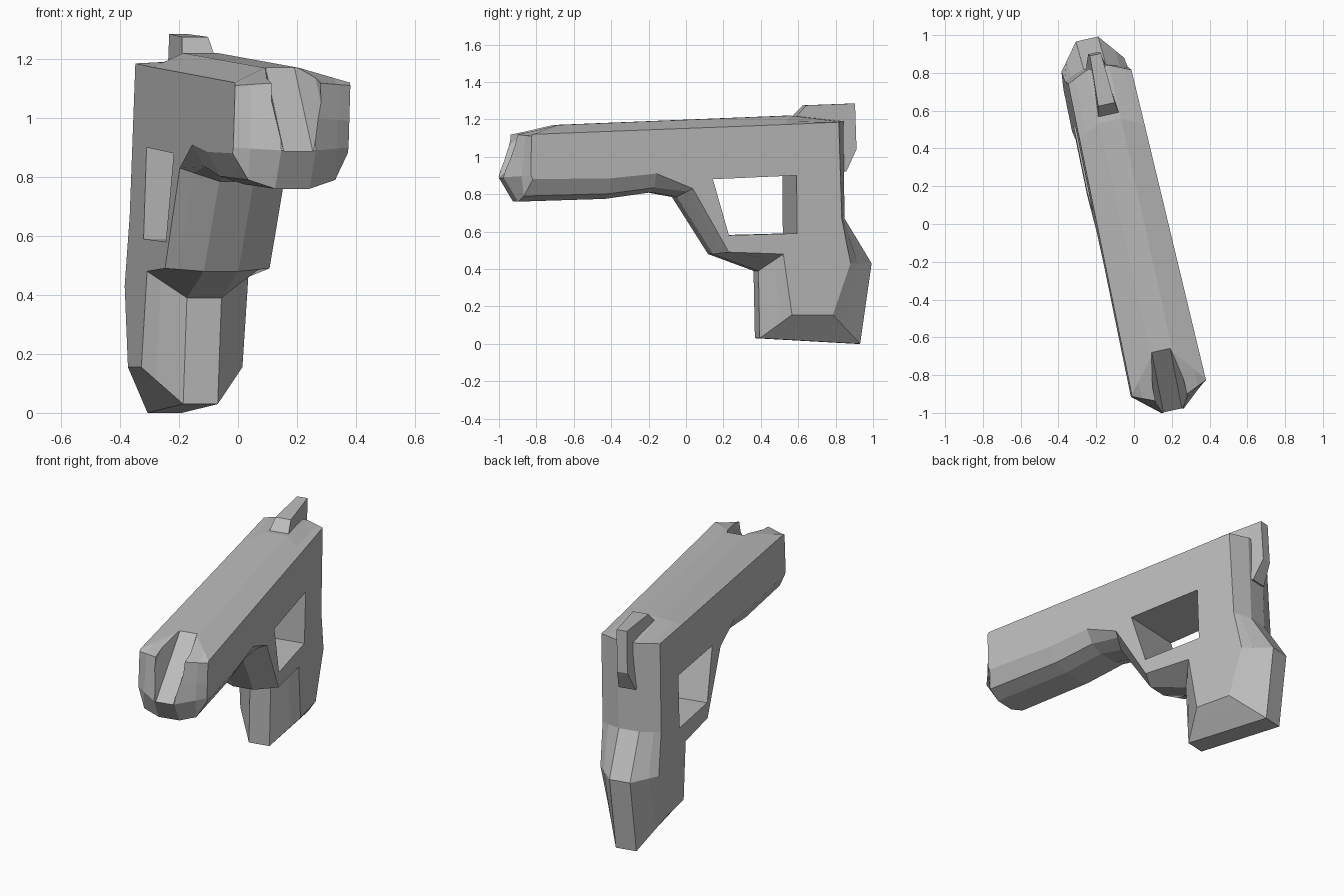
import bpy, bmesh, math
from mathutils import Matrix

cube = bpy.data.objects.get("Cube")
if cube:
    bpy.data.objects.remove(cube, do_unlink=True)

grey = bpy.data.materials.new("plain grey")
grey.use_nodes = True
grey.diffuse_color = (0.5, 0.5, 0.5, 1)
grey.node_tree.nodes["Principled BSDF"].inputs["Base Color"].default_value = (0.5, 0.5, 0.5, 1)

YAW = Matrix.Rotation(math.radians(12.6), 4, 'Z')
MID = 0.06


def place(x, y, z):
    """Slight sideways lean, then turn the whole thing about the vertical."""
    return YAW @ Matrix.Translation((-0.012 + 0.03 * (z - 1), 0, 0)) @ Matrix.Translation((x, y, z)).to_translation()


def loft(name, rings, closed):
    """Skin rings of equal length; closed joins last ring to first."""
    bm = bmesh.new()
    rows = [[bm.verts.new(place(*p)) for p in ring] for ring in rings]
    count, width = len(rows), len(rows[0])
    if closed:
        for i in range(count):
            a, b = rows[i], rows[(i + 1) % count]
            for j in range(width - 1):
                bm.faces.new((a[j], a[j + 1], b[j + 1], b[j]))
        bm.faces.new([r[0] for r in rows])
        bm.faces.new([r[-1] for r in rows])
    else:
        for a, b in zip(rows, rows[1:]):
            for j in range(width):
                k = (j + 1) % width
                bm.faces.new((a[j], a[k], b[k], b[j]))
        bm.faces.new(rows[0])
        bm.faces.new(rows[-1])
    bmesh.ops.recalc_face_normals(bm, faces=bm.faces)
    mesh = bpy.data.meshes.new(name)
    bm.to_mesh(mesh)
    bm.free()
    mesh.materials.append(grey)
    ob = bpy.data.objects.new(name, mesh)
    bpy.context.collection.objects.link(ob)
    return ob


def cut(target, cutter):
    mod = target.modifiers.new("cut", 'BOOLEAN')
    mod.operation = 'DIFFERENCE'
    mod.solver = 'EXACT'
    mod.object = cutter
    bpy.context.view_layer.objects.active = target
    bpy.ops.object.modifier_apply(modifier=mod.name)
    bpy.data.objects.remove(cutter, do_unlink=True)


# Body: centre outline (y, z), inset side outline (y, z), roundness of the chamfer
stations = [
    ((-.71, 1.17), (-.88, 1.12), 0),     # top front
    ((-.95, 1.12), (-.89, 1.11), 0),     # nose
    ((-.98, 1.0), (-.89, .99), 0),
    ((-1.01, .89), (-.89, .90), 0),
    ((-.93, .76), (-.88, .88), 1),
    ((-.45, .775), (-.45, .885), 1),     # underside
    ((-.2, .81), (-.2, .91), 1),
    ((-.06, .785), (0, .83), 0),         # guard
    ((.14, .48), (.2, .49), 0),
    ((.39, .39), (.5, .48), 0),          # grip
    ((.4, .03), (.55, .155), 0),
    ((.95, 0), (.775, .155), 0),
    ((1.01, .43), (.87, .43), 0),
    ((.86, .67), (.82, .67), 0),
    ((.85, 1.19), (.8, 1.185), 0),       # top rear
    ((.56, 1.22), (.5, 1.172), 0),
]


def body_ring(outer, side, bulge):
    half = 0.185 - 0.017 * side[0]
    t = 0.35 + 0.4 * bulge
    shoulder = [s + (o - s) * t for o, s in zip(outer, side)]
    right = [(half, *side), (half + (MID - half) * 0.35, *shoulder), (MID, *outer)]
    return right + [(-x, y, z) for x, y, z in reversed(right)]


body = loft("body", [body_ring(*s) for s in stations], True)

# Opening between guard and grip
opening = [(.11, .88), (.57, .9), (.575, .59), (.2, .58)]
cut(body, loft("opening_cutter", [[(x, y, z) for y, z in opening] for x in (-.5, .5)], False))

# Sloping groove in the nose
groove = [(-.05, 0), (.05, 0), (.085, .12), (.085, .6), (-.085, .6), (-.085, .12)]
floor = [(-1.15, .76), (-.64, 1.21)]
cut(body, loft("groove_cutter", [[(x, y, z + h) for x, h in groove] for y, z in floor], False))

# Rear fin: (y, z, half width) at each corner
fin = [(.57, 1.19, .06), (.65, 1.275, .045), (.92, 1.285, .03),
       (.93, 1.04, .03), (.87, .92, .05), (.78, .95, .055)]
loft("rear_fin", [[(s * w, y, z) for y, z, w in fin] for s in (-1, 1)], False)
